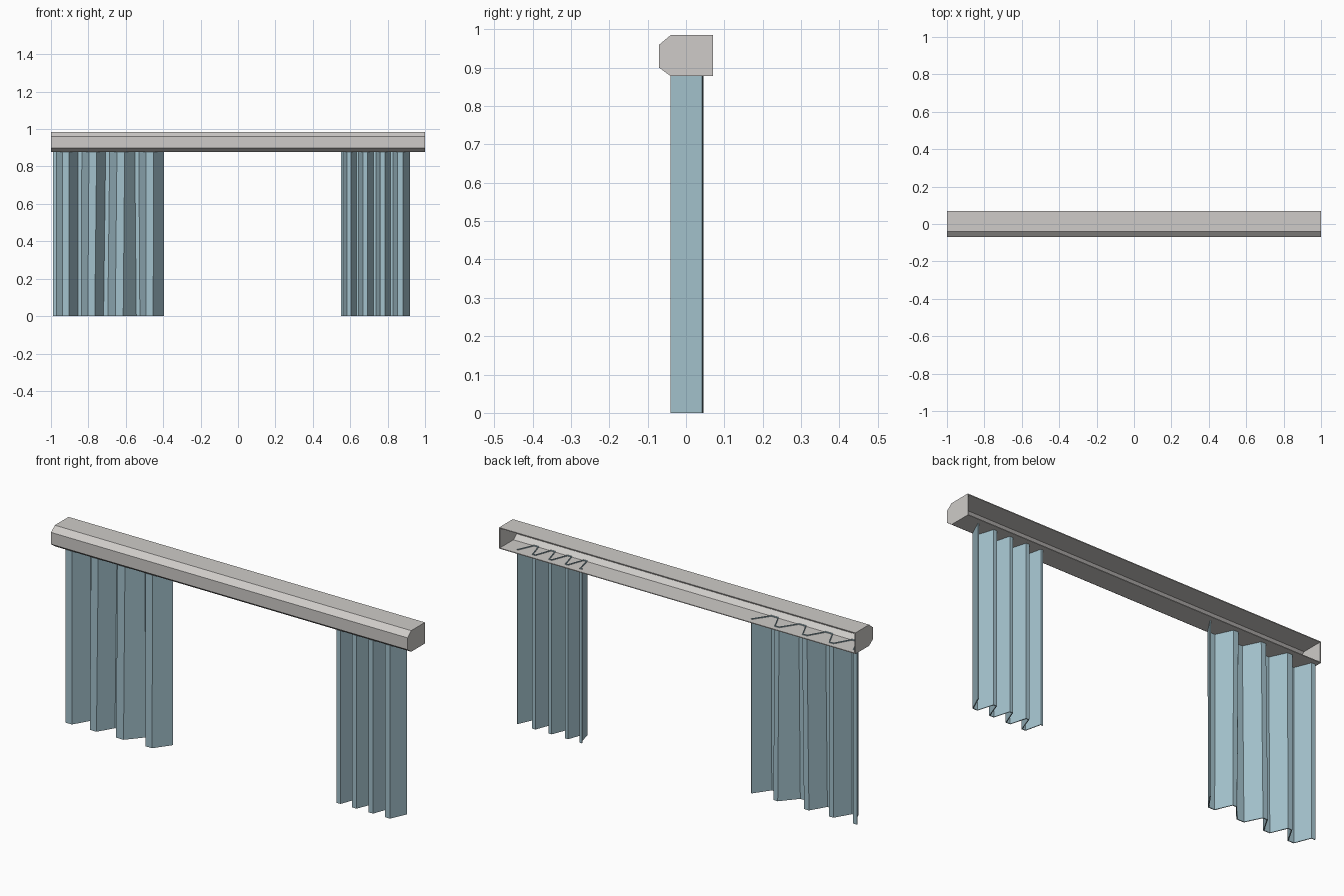
import bpy, bmesh

if "Cube" in bpy.data.objects:
    bpy.data.objects.remove(bpy.data.objects["Cube"])


def material(name, colour):
    m = bpy.data.materials.new(name)
    m.diffuse_color = (*colour, 1)
    m.use_nodes = True
    m.node_tree.nodes["Principled BSDF"].inputs["Base Color"].default_value = m.diffuse_color
    return m


GREY = material("warm grey", (0.62, 0.60, 0.58))
BLUE = material("pale blue fabric", (0.37, 0.54, 0.61))


def make_object(name, bm, mat):
    bmesh.ops.recalc_face_normals(bm, faces=bm.faces)
    me = bpy.data.meshes.new(name)
    bm.to_mesh(me)
    bm.free()
    me.materials.append(mat)
    ob = bpy.data.objects.new(name, me)
    bpy.context.collection.objects.link(ob)
    return ob


def extrude_x(name, outline, x0, x1, mat):
    """Closed (y, z) outline extruded along x with end caps."""
    bm = bmesh.new()
    a = [bm.verts.new((x0, y, z)) for y, z in outline]
    b = [bm.verts.new((x1, y, z)) for y, z in outline]
    n = len(a)
    for i in range(n):
        j = (i + 1) % n
        bm.faces.new((a[i], a[j], b[j], b[i]))
    bm.faces.new(a)
    bm.faces.new(b)
    return make_object(name, bm, mat)


# Pelmet: thin chamfered channel, open at the back
outer = [(0.07, 0.985), (-0.04, 0.985), (-0.07, 0.96),
         (-0.07, 0.90), (-0.04, 0.878), (0.07, 0.878)]
inner = [(0.07, 0.882), (-0.039, 0.882), (-0.066, 0.902),
         (-0.066, 0.958), (-0.039, 0.981), (0.07, 0.981)]
extrude_x("pelmet_channel", outer + inner, -0.997, 0.997, GREY)

# Pelmet end caps
extrude_x("left_end_cap", outer, -1.0, -0.996, GREY)
extrude_x("right_end_cap", outer, 0.996, 1.0, GREY)

FRONT, BACK = -0.0385, 0.0425
TOP = 0.886


def fold_path(folds):
    """Each fold: back flat, slant forward, front flat, steep return."""
    pts = []
    for start, crest, end in folds:
        w = crest - start
        pts += [(start, BACK), (start + 0.24 * w, BACK),
                (start + 0.62 * w, FRONT), (crest, FRONT)]
    pts.append((folds[-1][2], BACK))
    return pts


def curtain(name, top_folds, bottom_folds):
    bm = bmesh.new()
    top = [bm.verts.new((x, y, TOP)) for x, y in fold_path(top_folds)]
    low = [bm.verts.new((x, y, 0)) for x, y in fold_path(bottom_folds)]
    for i in range(len(top) - 1):
        bm.faces.new((low[i], low[i + 1], top[i + 1], top[i]))
    ob = make_object(name, bm, BLUE)
    s = ob.modifiers.new("thickness", 'SOLIDIFY')
    s.thickness = 0.005
    s.offset = 0


# Wide curtain: folds drift slightly from top to bottom
curtain("left_curtain",
        [(-0.99, -0.905, -0.858), (-0.858, -0.757, -0.709),
         (-0.709, -0.607, -0.553), (-0.553, -0.452, -0.397)],
        [(-0.99, -0.905, -0.858), (-0.858, -0.767, -0.72),
         (-0.72, -0.615, -0.545), (-0.545, -0.455, -0.397)])

# Narrow curtain: straight folds
narrow = [(0.552, 0.602, 0.632), (0.632, 0.692, 0.724),
          (0.724, 0.785, 0.815), (0.815, 0.88, 0.917)]
curtain("right_curtain", narrow, narrow)
